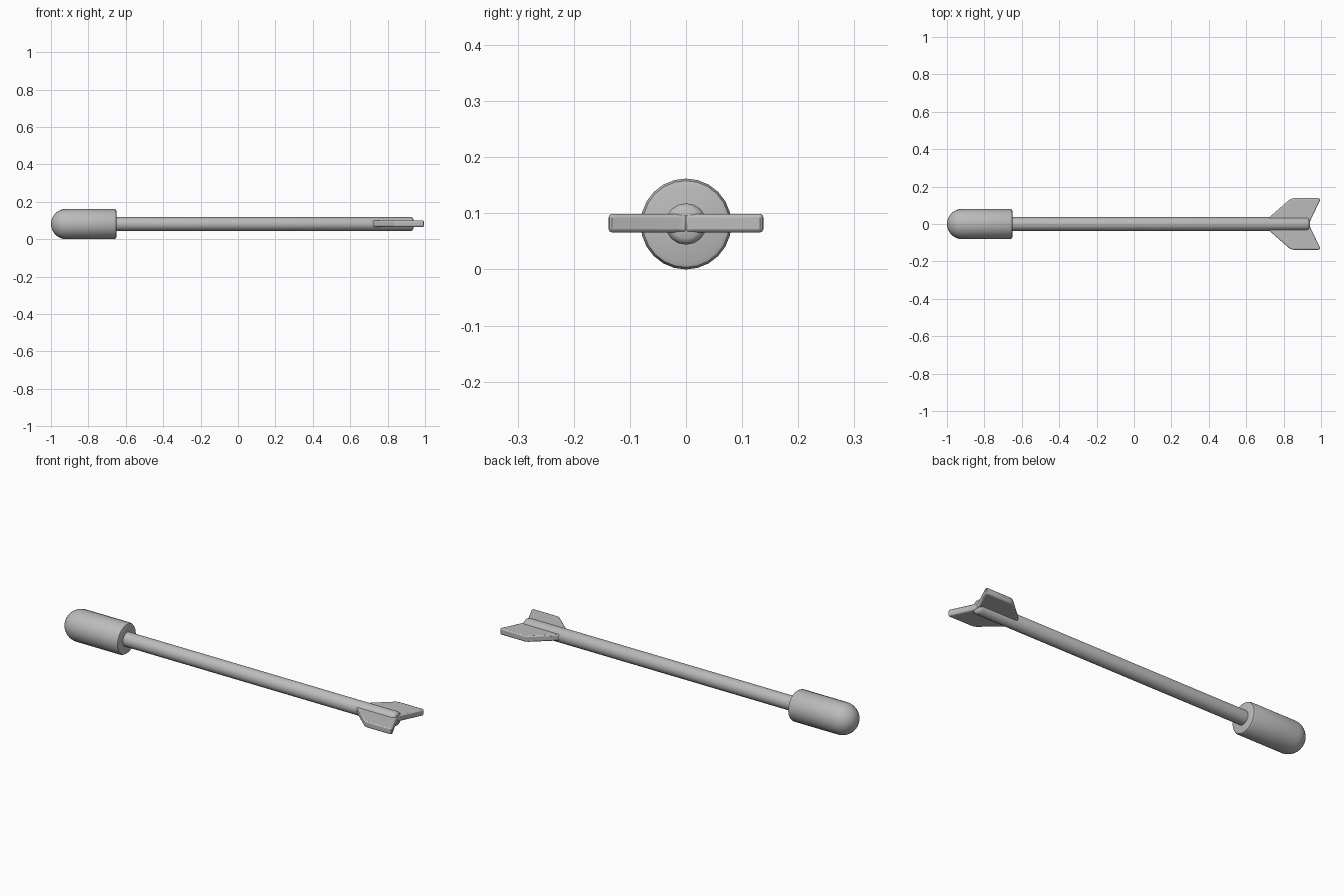
import bpy
import bmesh
from math import sin, cos, pi, radians
from mathutils import Matrix, Vector

AXIS_Z = 0.081

cube = bpy.data.objects.get("Cube")
if cube:
    bpy.data.objects.remove(cube, do_unlink=True)

grey = bpy.data.materials.new("plain grey")
grey.use_nodes = True
grey.diffuse_color = (0.5, 0.5, 0.5, 1)
bsdf = grey.node_tree.nodes["Principled BSDF"]
bsdf.inputs["Base Color"].default_value = grey.diffuse_color
bsdf.inputs["Roughness"].default_value = 0.6


def finish(name, bm, angle):
    """Turn a bmesh into a smooth-shaded object on the arrow's axis."""
    bmesh.ops.recalc_face_normals(bm, faces=bm.faces)
    mesh = bpy.data.meshes.new(name)
    bm.to_mesh(mesh)
    bm.free()
    mesh.materials.append(grey)
    obj = bpy.data.objects.new(name, mesh)
    obj.location.z = AXIS_Z
    bpy.context.collection.objects.link(obj)
    bpy.ops.object.select_all(action='DESELECT')
    obj.select_set(True)
    bpy.context.view_layer.objects.active = obj
    bpy.ops.object.shade_smooth_by_angle(angle=radians(angle))
    return obj


def lathe(name, profile, sides):
    """Spin (x, radius) points, which start and end on the axis, around x."""
    bm = bmesh.new()
    verts = [bm.verts.new((x, 0, r)) for x, r in profile]
    edges = [bm.edges.new(pair) for pair in zip(verts, verts[1:])]
    bmesh.ops.spin(bm, geom=verts + edges, cent=(0, 0, 0), axis=(1, 0, 0),
                   angle=2 * pi, steps=sides, use_merge=True)
    bmesh.ops.remove_doubles(bm, verts=bm.verts, dist=0.0001)
    return finish(name, bm, 40)


# Rounded head: domed tip, straight body and softened back rim
R = 0.081
dome = [(-0.919 - R * cos(i * pi / 16), R * sin(i * pi / 16)) for i in range(9)]
rim = [(-0.662, R), (-0.653, 0.077), (-0.65, 0.069), (-0.65, 0)]
lathe("head", dome + rim, 24)

# Shaft with a softened tail end
lathe("shaft", [(-0.7, 0), (-0.7, 0.037), (0.925, 0.037),
                (0.934, 0.033), (0.938, 0.025), (0.938, 0)], 16)

# Swept fins, one on each side
outline = [(0.70, 0.016), (0.84, 0.138), (1.0, 0.138), (0.94, 0.012),
           (0.94, -0.002), (0.70, -0.002)]
for side, name in ((1, "back_fin"), (-1, "front_fin")):
    bm = bmesh.new()
    face = bm.faces.new([bm.verts.new((x, side * y, -0.015)) for x, y in outline])
    grown = bmesh.ops.extrude_face_region(bm, geom=[face])
    top = [v for v in grown["geom"] if isinstance(v, bmesh.types.BMVert)]
    bmesh.ops.translate(bm, verts=top, vec=(0, 0, 0.033))
    # Round the outer corners, then the thin edges
    corners = [e for e in bm.edges
               if all(abs(v.co.y) > 0.13 for v in e.verts)
               and abs(e.verts[0].co.x - e.verts[1].co.x) < 0.001]
    bmesh.ops.bevel(bm, geom=corners, offset=0.014, segments=3,
                    profile=0.5, affect='EDGES')
    fin = finish(name, bm, 35)
    soft = fin.modifiers.new("soft edges", 'BEVEL')
    soft.width = 0.006
    soft.segments = 2
    soft.limit_method = 'ANGLE'
    soft.angle_limit = radians(50)
